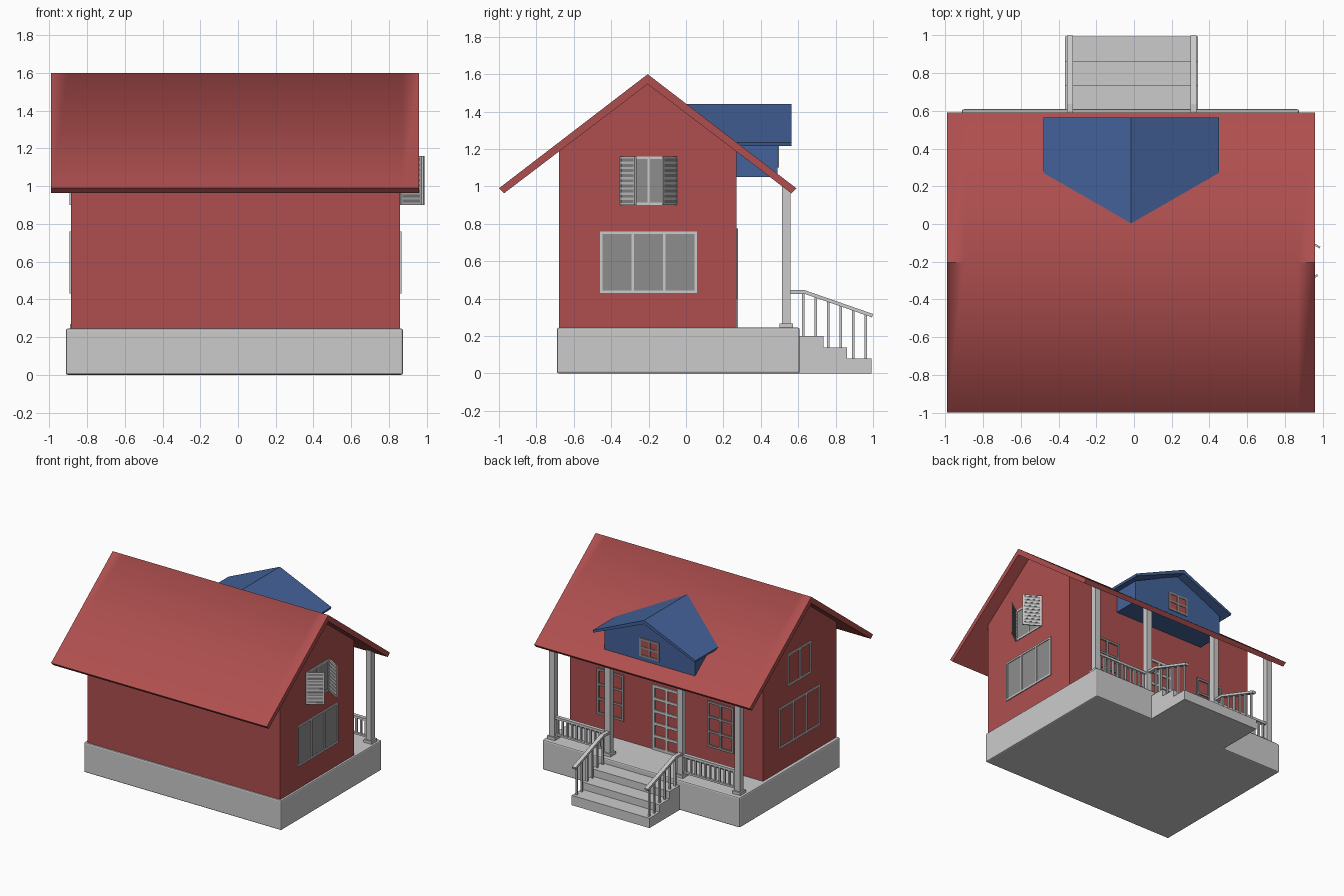
import bpy, bmesh, math
from mathutils import Matrix, Vector

if "Cube" in bpy.data.objects:
    bpy.data.objects.remove(bpy.data.objects["Cube"])


def material(name, rgb):
    m = bpy.data.materials.new(name)
    m.diffuse_color = (*rgb, 1)
    m.use_nodes = True
    m.node_tree.nodes["Principled BSDF"].inputs["Base Color"].default_value = m.diffuse_color
    return m


RED = material("red_paint", (0.43, 0.078, 0.078))
BLUE = material("blue_paint", (0.057, 0.122, 0.32))
GREY = material("grey_paint", (0.55, 0.55, 0.55))
DARK = material("dark_grey", (0.27, 0.27, 0.27))


def finish(name, bm, mat=GREY, matrix=None):
    bmesh.ops.recalc_face_normals(bm, faces=bm.faces)
    me = bpy.data.meshes.new(name)
    bm.to_mesh(me)
    bm.free()
    ob = bpy.data.objects.new(name, me)
    bpy.context.collection.objects.link(ob)
    me.materials.append(mat)
    if matrix:
        ob.matrix_world = matrix
    return ob


def add_box(bm, x0, x1, y0, y1, z0, z1):
    m = Matrix.Translation(((x0 + x1) / 2, (y0 + y1) / 2, (z0 + z1) / 2))
    bmesh.ops.create_cube(bm, size=1, matrix=m @ Matrix.Diagonal((x1 - x0, y1 - y0, z1 - z0, 1)))


def extrude(name, pts, a, b, axis, mat=GREY):
    """Extrude a closed profile from a to b; profile is (y,z) for axis x, (x,z) for axis y."""
    bm = bmesh.new()
    place = (lambda p: (a, p[0], p[1])) if axis == "x" else (lambda p: (p[0], a, p[1]))
    face = bm.faces.new([bm.verts.new(place(p)) for p in pts])
    new = bmesh.ops.extrude_face_region(bm, geom=[face])["geom"]
    vec = Vector((b - a, 0, 0)) if axis == "x" else Vector((0, b - a, 0))
    bmesh.ops.translate(bm, vec=vec, verts=[v for v in new if isinstance(v, bmesh.types.BMVert)])
    return finish(name, bm, mat)


def window(name, loc, angle, w, h, cols, rows, bar=0.018, depth=0.012, mat=GREY, pane=False):
    """Framed grid in the local xz plane, facing local +y, loc is its bottom centre."""
    place = Matrix.Translation(loc) @ Matrix.Rotation(angle, 4, "Z")
    bm = bmesh.new()
    for i in range(cols + 1):
        x = -w / 2 + bar / 2 + i * (w - bar) / cols
        add_box(bm, x - bar / 2, x + bar / 2, -depth / 2, depth / 2, 0, h)
    for j in range(rows + 1):
        z = bar / 2 + j * (h - bar) / rows
        add_box(bm, -w / 2, w / 2, -depth / 2, depth / 2, z - bar / 2, z + bar / 2)
    finish(name, bm, mat, place)
    if pane:
        bm = bmesh.new()
        add_box(bm, -w / 2 + bar / 2, w / 2 - bar / 2, -0.002, 0.002, bar / 2, h - bar / 2)
        finish(name + "_pane", bm, DARK, place)


# Foundation slab with softened edges
bm = bmesh.new()
add_box(bm, -0.912, 0.874, -0.69, 0.608, 0, 0.245)
slab = finish("foundation", bm)
bev = slab.modifiers.new("bevel", "BEVEL")
bev.width, bev.segments = 0.01, 2

# Gabled house body
extrude("house_walls", [(-0.68, 0.24), (0.27, 0.24), (0.27, 1.19), (-0.205, 1.555), (-0.68, 1.19)],
        -0.885, 0.858, "x", RED)

# Main roof, with the ridge shaded smooth except at the gable ends
R = -0.205
roof = extrude("main_roof", [(R - 0.795, 0.99), (R, 1.6), (R + 0.795, 0.99), (R + 0.768, 0.963),
                             (R, 1.547), (R - 0.768, 0.963)], -0.99, 0.96, "x", RED)
bm = bmesh.new()
bm.from_mesh(roof.data)
for x in (-0.9, 0.87):
    bmesh.ops.bisect_plane(bm, geom=bm.verts[:] + bm.edges[:] + bm.faces[:],
                           plane_co=(x, 0, 0), plane_no=(1, 0, 0))
bm.normal_update()
for f in bm.faces:
    f.smooth = f.normal.z > 0.1
for e in bm.edges:
    mid = (e.verts[0].co + e.verts[1].co) / 2
    if mid.z > 1.59 and (mid.x < -0.9 or mid.x > 0.87):
        e.smooth = False
bm.to_mesh(roof.data)
bm.free()

# Dormer with its own roof
D = -0.015
extrude("dormer_walls", [(D - 0.41, 1.05), (D + 0.41, 1.05), (D + 0.41, 1.225), (D, 1.415),
                         (D - 0.41, 1.225)], 0.24, 0.49, "y", BLUE)
extrude("dormer_roof", [(D - 0.465, 1.235), (D, 1.44), (D + 0.465, 1.235), (D + 0.46, 1.217),
                        (D, 1.41), (D - 0.46, 1.217)], 0.005, 0.563, "y", BLUE)
window("dormer_window", (D, 0.491, 1.10), 0, 0.18, 0.15, 2, 2, 0.015, mat=DARK)
bm = bmesh.new()
add_box(bm, D - 0.08, D + 0.08, 0.485, 0.493, 1.11, 1.24)
finish("dormer_window_pane", bm, RED)

# Porch wall: door and two windows
window("front_door", (D, 0.273, 0.245), 0, 0.25, 0.53, 2, 5, 0.022)
for side, x in (("left", -0.505), ("right", 0.492)):
    window("porch_window_" + side, (x, 0.273, 0.40), 0, 0.24, 0.375, 2, 3, 0.018, mat=DARK)

# Gable end windows
Q = math.pi / 2
window("right_lower_window", (0.858, -0.2, 0.43), -Q, 0.52, 0.33, 3, 1, 0.014, 0.016, pane=True)
window("left_lower_window", (-0.887, -0.2, 0.43), Q, 0.52, 0.33, 3, 1, 0.014)
window("right_upper_frame", (0.858, -0.2, 0.90), -Q, 0.30, 0.26, 2, 1, 0.014, pane=True)
window("left_upper_window", (-0.887, -0.2, 0.90), Q, 0.30, 0.26, 2, 1, 0.014)

# Open louvred casements on the right gable
for name, (hx, hy), (tx, ty) in (("near_casement", (0.86, -0.35), (0.972, -0.27)),
                                 ("far_casement", (0.86, -0.052), (0.985, -0.125))):
    window(name, ((hx + tx) / 2, (hy + ty) / 2, 0.90), math.atan2(ty - hy, tx - hx),
           math.hypot(tx - hx, ty - hy), 0.26, 1, 9, 0.012, 0.01, pane=True)

# Porch posts with plinths
POSTS = (-0.855, -0.335, 0.32, 0.822)
for i, x in enumerate(POSTS):
    bm = bmesh.new()
    add_box(bm, x - 0.024, x + 0.024, 0.512, 0.56, 0.26, 1.0)
    add_box(bm, x - 0.036, x + 0.036, 0.5, 0.572, 0.24, 0.268)
    finish(f"porch_post_{i + 1}", bm)

# Porch railings
for name, a, b in (("left_railing", POSTS[0], POSTS[1]), ("right_railing", POSTS[2], POSTS[3])):
    bm = bmesh.new()
    add_box(bm, a, b, 0.521, 0.551, 0.41, 0.43)
    add_box(bm, a, b, 0.526, 0.546, 0.275, 0.29)
    n = 12
    for k in range(1, n):
        x = a + (b - a) * k / n
        add_box(bm, x - 0.007, x + 0.007, 0.529, 0.543, 0.28, 0.415)
    finish(name, bm)

# Entrance steps
extrude("entrance_steps", [(0.59, 0), (0.993, 0), (0.993, 0.08), (0.862, 0.08), (0.862, 0.14),
                           (0.735, 0.14), (0.735, 0.2), (0.59, 0.2)], -0.365, 0.338, "x")

# Stair handrails with balusters
for side, x in (("left", -0.34), ("right", 0.315)):
    extrude(f"stair_handrail_{side}", [(0.55, 0.445), (0.635, 0.445), (1.0, 0.318), (0.994, 0.3),
                                       (0.633, 0.426), (0.55, 0.426)], x - 0.016, x + 0.016, "x")
    bm = bmesh.new()
    for k in range(6):
        y = 0.627 + k * 0.067
        foot = 0.2 if y < 0.735 else 0.14 if y < 0.862 else 0.08
        add_box(bm, x - 0.007, x + 0.007, y - 0.007, y + 0.007, foot - 0.01,
                0.435 - max(0, y - 0.635) * 0.348)
    finish(f"stair_balusters_{side}", bm)
